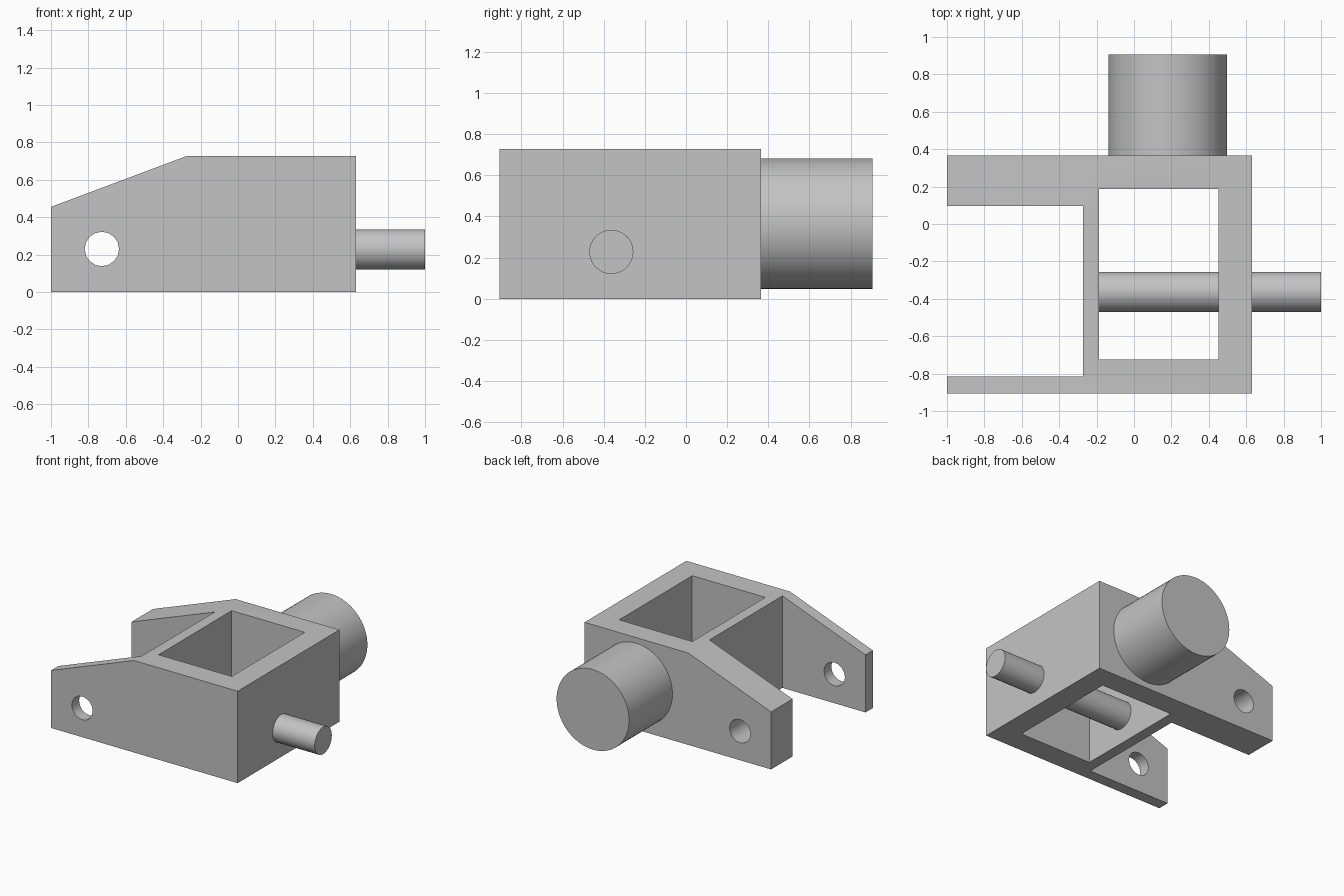
import bpy, bmesh, math
from mathutils import Vector

if "Cube" in bpy.data.objects:
    bpy.data.objects.remove(bpy.data.objects["Cube"], do_unlink=True)

GREY = (0.55, 0.55, 0.55, 1)
metal = bpy.data.materials.new("plain_grey")
metal.use_nodes = True
metal.diffuse_color = GREY
metal.node_tree.nodes["Principled BSDF"].inputs["Base Color"].default_value = GREY


def prism(name, profile, y0, y1):
    """Extrude an x-z outline along y."""
    bm = bmesh.new()
    face = bm.faces.new([bm.verts.new((x, y0, z)) for x, z in profile])
    result = bmesh.ops.extrude_face_region(bm, geom=[face])
    verts = [v for v in result["geom"] if isinstance(v, bmesh.types.BMVert)]
    bmesh.ops.translate(bm, verts=verts, vec=(0, y1 - y0, 0))
    bmesh.ops.recalc_face_normals(bm, faces=bm.faces)
    mesh = bpy.data.meshes.new(name)
    bm.to_mesh(mesh)
    bm.free()
    mesh.materials.append(metal)
    obj = bpy.data.objects.new(name, mesh)
    bpy.context.collection.objects.link(obj)
    return obj


def block(name, x0, x1, y0, y1, z0, z1):
    return prism(name, [(x0, z0), (x1, z0), (x1, z1), (x0, z1)], y0, y1)


def rod(name, start, end, radius, sides):
    """Cylinder between two points."""
    a, b = Vector(start), Vector(end)
    bpy.ops.mesh.primitive_cylinder_add(
        vertices=sides, radius=radius, depth=(b - a).length, location=(a + b) / 2,
        rotation=(b - a).to_track_quat("Z", "Y").to_euler())
    obj = bpy.context.object
    obj.name = name
    obj.data.materials.append(metal)
    bpy.ops.object.shade_smooth_by_angle(angle=math.radians(30))
    return obj


# Bracket body with sloping arms
FRONT, BACK, TOP = -0.907, 0.365, 0.727
body = prism("bracket_body",
             [(-1, 0), (0.632, 0), (0.632, TOP), (-0.275, TOP), (-1, 0.455)],
             FRONT, BACK)

# Slot between the arms, square well, and pin hole through both arms
cutters = [
    block("arm_slot_cutter", -1.2, -0.273, -0.815, 0.097, -0.2, 1),
    block("well_cutter", -0.187, 0.453, -0.725, 0.188, -0.2, 1),
    rod("pin_hole_cutter", (-0.728, -1.1, 0.23), (-0.728, 0.6, 0.23), 0.092, 16),
]
for cutter in cutters:
    cut = body.modifiers.new(cutter.name, "BOOLEAN")
    cut.operation = "DIFFERENCE"
    cut.solver = "EXACT"
    cut.object = cutter

# Apply the cuts, then discard the cutters
bpy.context.view_layer.update()
graph = bpy.context.evaluated_depsgraph_get()
cut_mesh = bpy.data.meshes.new_from_object(body.evaluated_get(graph))
body.modifiers.clear()
body.data = cut_mesh
for cutter in cutters:
    bpy.data.objects.remove(cutter, do_unlink=True)
bpy.ops.object.select_all(action="DESELECT")
body.select_set(True)
bpy.context.view_layer.objects.active = body
bpy.ops.object.shade_smooth_by_angle(angle=math.radians(30))

# Thin shaft crossing the well and leaving the side
rod("side_shaft", (-0.2, -0.363, 0.228), (1, -0.363, 0.228), 0.107, 48)

# Thick boss on the back
rod("rear_boss", (0.18, BACK - 0.02, 0.365), (0.18, 0.907, 0.365), 0.317, 64)
